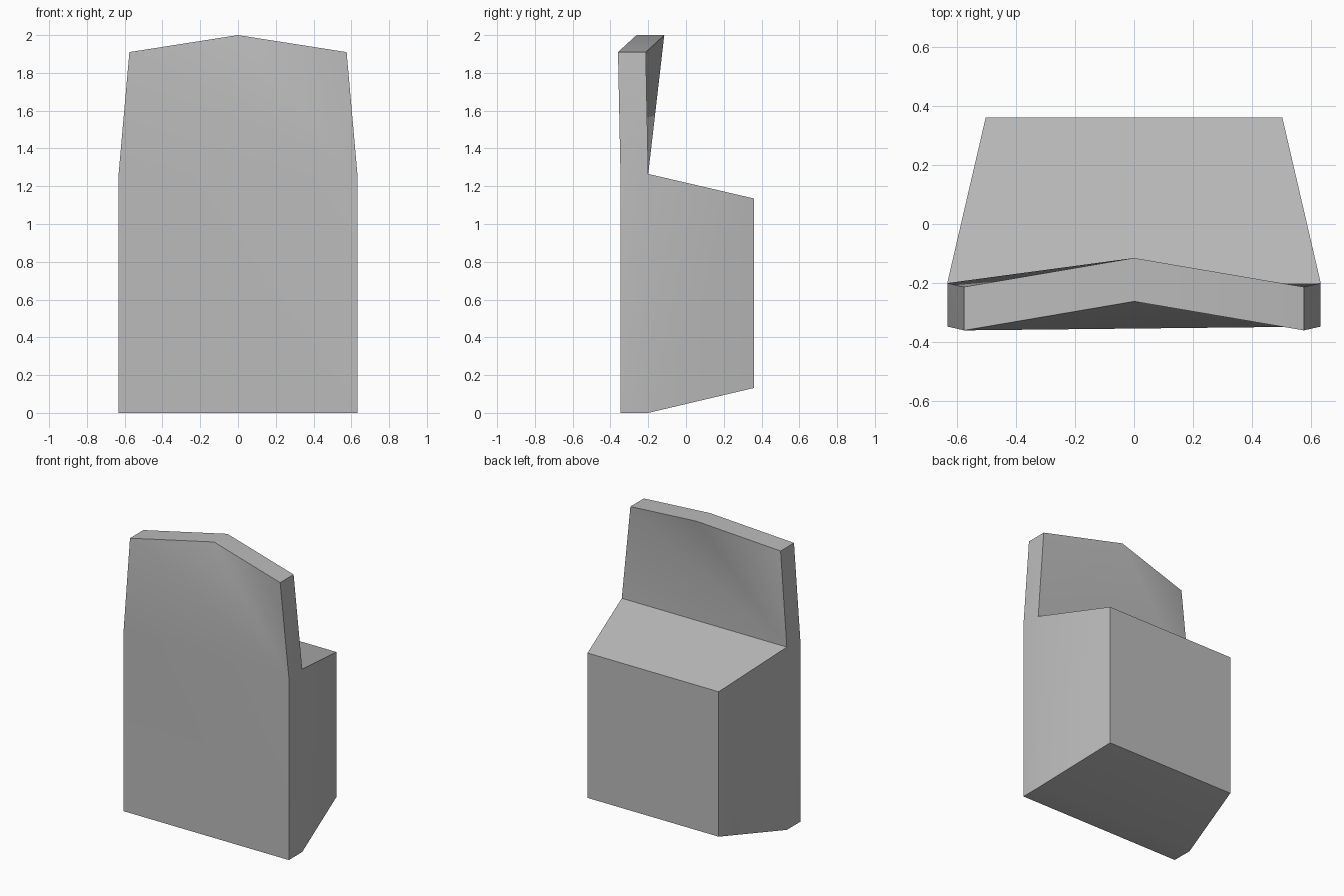
import bpy
import bmesh
import math

default_cube = bpy.data.objects.get("Cube")
if default_cube:
    bpy.data.objects.remove(default_cube)

# Single flat colour
grey = bpy.data.materials.new("plain_grey")
grey.use_nodes = True
colour = (0.5, 0.5, 0.5, 1)
grey.diffuse_color = colour
grey.node_tree.nodes["Principled BSDF"].inputs["Base Color"].default_value = colour

bm = bmesh.new()


def outline(bottom_y, corner_y, peak_y):
    """Panel outline, counter-clockwise seen from the front."""
    half = [(0.632, bottom_y, 0), (0.632, bottom_y, 1.265), (0.575, corner_y, 1.91)]
    points = half + [(0, peak_y, 2)] + [(-x, y, z) for x, y, z in reversed(half)]
    return [bm.verts.new(p) for p in points]


# Peaked panel with its crown leaning back
front = outline(-0.347, -0.36, -0.262)
back = outline(-0.2, -0.213, -0.115)
for i in range(len(front)):
    j = (i + 1) % len(front)
    bm.faces.new((front[i], back[i], back[j], front[j]))

# Flat lower front, folded crown on both sides
bm.faces.new((front[0], front[1], front[5], front[6]))
for a, b in ((2, 3), (3, 4), (4, 5)):
    bm.faces.new((front[1], front[a], front[b]))
for a, b in ((1, 2), (2, 3), (3, 4)):
    bm.faces.new((back[5], back[b], back[a]))

# Tapered block behind the panel
near = [back[i] for i in (0, 1, 5, 6)]
far = [bm.verts.new(p) for p in
       ((0.502, 0.36, 0.132), (0.502, 0.36, 1.135),
        (-0.502, 0.36, 1.135), (-0.502, 0.36, 0.132))]
for i in range(4):
    j = (i + 1) % 4
    bm.faces.new((near[i], far[i], far[j], near[j]))
bm.faces.new(far)

bmesh.ops.recalc_face_normals(bm, faces=bm.faces[:])
mesh = bpy.data.meshes.new("panel_block")
bm.to_mesh(mesh)
bm.free()
mesh.materials.append(grey)

# Soft shading across shallow folds, sharp elsewhere
block = bpy.data.objects.new("panel_block", mesh)
bpy.context.collection.objects.link(block)
bpy.ops.object.select_all(action="DESELECT")
block.select_set(True)
bpy.context.view_layer.objects.active = block
bpy.ops.object.shade_smooth_by_angle(angle=math.radians(30))
